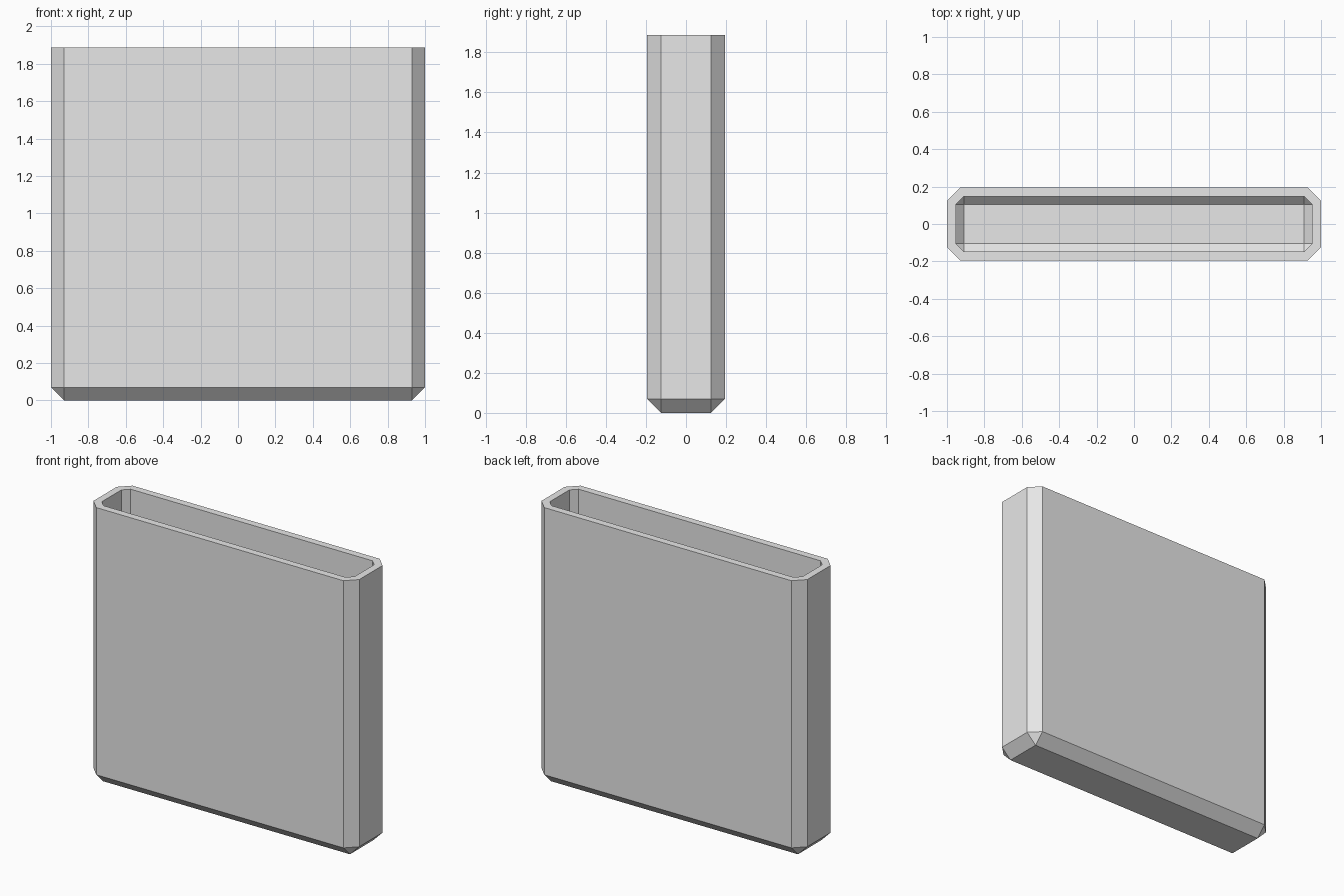
import bpy
import bmesh

cube = bpy.data.objects.get("Cube")
if cube:
    bpy.data.objects.remove(cube, do_unlink=True)

HALF_X, HALF_Y, HEIGHT = 1.0, 0.195, 1.887
CHAMFER, WALL, INNER_CHAMFER = 0.07, 0.049, 0.041

grey = bpy.data.materials.new("light grey")
grey.use_nodes = True
colour = (0.8, 0.8, 0.8, 1.0)
grey.diffuse_color = colour
grey.node_tree.nodes["Principled BSDF"].inputs["Base Color"].default_value = colour

bm = bmesh.new()


def octagon(hx, hy, c, z):
    """Rectangle with cut corners, counter-clockwise, two points per corner."""
    points = [(hx, c - hy), (hx, hy - c), (hx - c, hy), (c - hx, hy),
              (-hx, hy - c), (-hx, c - hy), (c - hx, -hy), (hx - c, -hy)]
    return [bm.verts.new((x, y, z)) for x, y in points]


def bridge(a, b):
    n = len(a)
    for i in range(n):
        j = (i + 1) % n
        bm.faces.new((a[i], a[j], b[j], b[i]))


def shell(hx, hy, c, floor_z):
    """Straight walls, chamfered lower edge with triangular corners, flat floor."""
    top = octagon(hx, hy, c, HEIGHT)
    low = octagon(hx, hy, c, floor_z + c)
    bridge(low, top)
    x, y = hx - c, hy - c
    base = [bm.verts.new((px, py, floor_z))
            for px, py in ((x, y), (-x, y), (-x, -y), (x, -y))]
    for i in range(4):
        a, b = low[2 * i + 1], low[(2 * i + 2) % 8]
        following = low[(2 * i + 3) % 8]
        bm.faces.new((base[i], a, b))
        bm.faces.new((base[i], b, following, base[(i + 1) % 4]))
    bm.faces.new(base)
    return top


# Outer body, inner cavity and the flat rim joining them
outer_rim = shell(HALF_X, HALF_Y, CHAMFER, 0.0)
inner_rim = shell(HALF_X - WALL, HALF_Y - WALL, INNER_CHAMFER, WALL)
bridge(outer_rim, inner_rim)
bmesh.ops.recalc_face_normals(bm, faces=bm.faces[:])

mesh = bpy.data.meshes.new("container")
bm.to_mesh(mesh)
bm.free()
mesh.materials.append(grey)
container = bpy.data.objects.new("container", mesh)
bpy.context.collection.objects.link(container)
